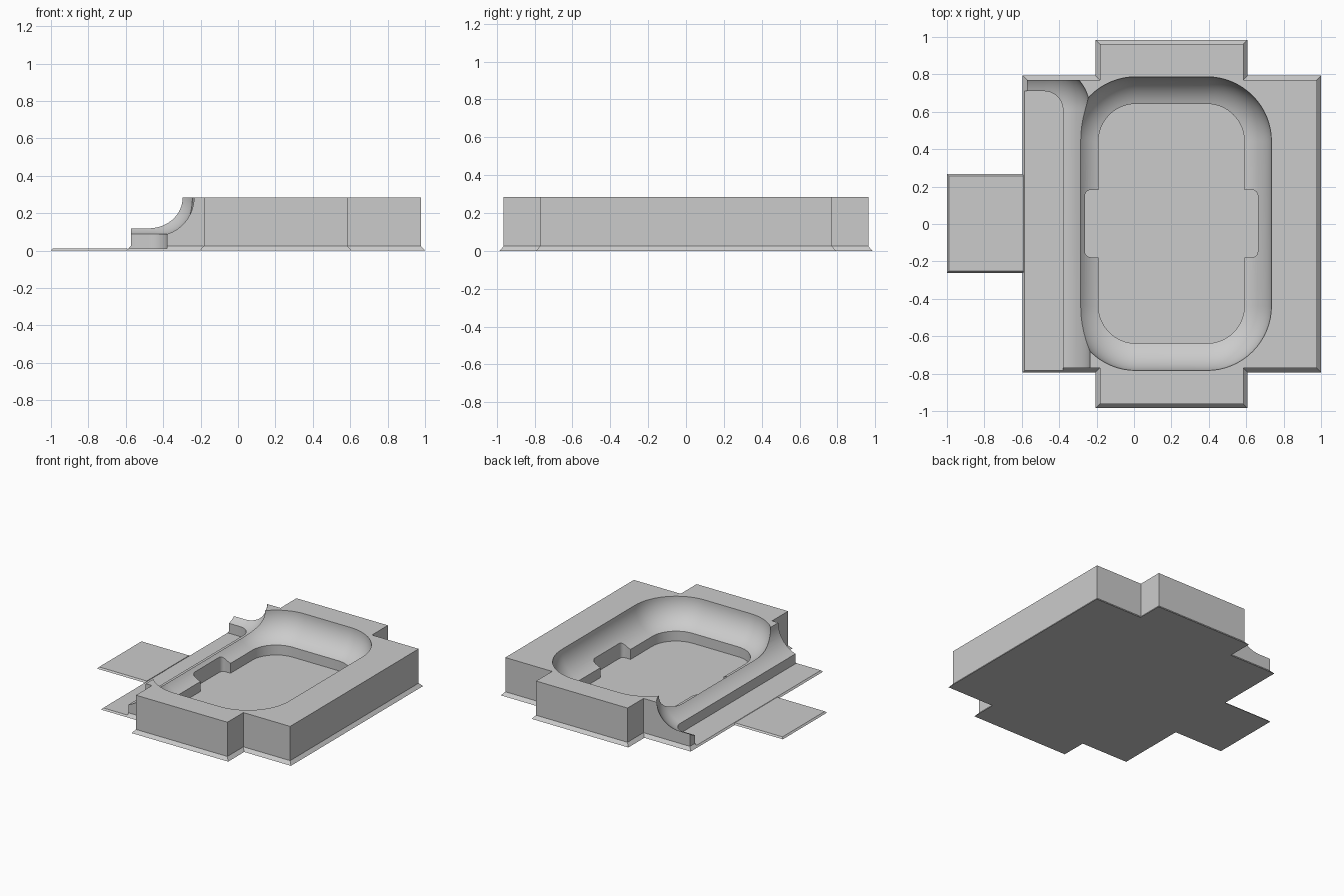
import bpy, bmesh, math

if "Cube" in bpy.data.objects:
    bpy.data.objects.remove(bpy.data.objects["Cube"])

grey = bpy.data.materials.new("light_grey")
grey.diffuse_color = (0.6, 0.6, 0.6, 1)
grey.use_nodes = True
grey.node_tree.nodes["Principled BSDF"].inputs["Base Color"].default_value = grey.diffuse_color

TOP, FLOOR = 0.285, 0.012


def loft(name, rings):
    """Closed solid through a stack of (points, z) outlines."""
    bm = bmesh.new()
    loops = [[bm.verts.new((x, y, z)) for x, y in pts] for pts, z in rings]
    for a, b in zip(loops, loops[1:]):
        for i in range(len(a)):
            j = (i + 1) % len(a)
            bm.faces.new((a[i], a[j], b[j], b[i]))
    bm.faces.new(loops[0][::-1])
    bm.faces.new(loops[-1])
    bmesh.ops.recalc_face_normals(bm, faces=bm.faces)
    me = bpy.data.meshes.new(name)
    bm.to_mesh(me)
    bm.free()
    ob = bpy.data.objects.new(name, me)
    bpy.context.collection.objects.link(ob)
    me.materials.append(grey)
    return ob


def round_rect(x0, x1, y0, y1, r, n=16):
    pts = []
    corners = [(x1 - r, y1 - r), (x0 + r, y1 - r), (x0 + r, y0 + r), (x1 - r, y0 + r)]
    for k, (cx, cy) in enumerate(corners):
        for i in range(n + 1):
            a = math.pi / 2 * (k + i / n)
            pts.append((cx + r * math.cos(a), cy + r * math.sin(a)))
    return pts


def scoop(name, x0, x1, y0, y1, r, n=16):
    """Straight-walled pocket that flares out in a concave arc to the top."""
    R, s = 0.207, 0.062
    rings = [(round_rect(x0, x1, y0, y1, r), FLOOR)]
    a0 = math.asin(s / R)
    for i in range(n + 1):
        a = a0 + (math.pi / 2 - a0) * i / n
        d = R * math.sin(a) - s
        rings.append((round_rect(x0 - d, x1 + d, y0 - d, y1 + d, r + d),
                      TOP - R * math.cos(a)))
    rings.append((rings[-1][0], TOP + 0.1))
    return loft(name, rings)


def outline(d):
    """Body outline with front and back tabs, inset by d."""
    l, r, y, tl, tr, ty = -0.595 + d, 1 - d, 0.793 - d, -0.205 + d, 0.607 - d, 0.985 - d
    return [(l, -y), (tl, -y), (tl, -ty), (tr, -ty), (tr, -y), (r, -y),
            (r, y), (tr, y), (tr, ty), (tl, ty), (tl, y), (l, y)]


# main body with chamfered foot
body = loft("tray_body", [(outline(0), 0), (outline(0.022), 0.025), (outline(0.022), TOP)])

# basin, side channel and finger notches
cutters = [
    scoop("basin_cutter", -0.19, 0.59, -0.638, 0.642, 0.2),
    scoop("channel_cutter", -1.9, -0.38, -1.9, 0.71, 0.1),
    loft("notch_cutter", [(round_rect(-0.262, 0.662, -0.178, 0.182, 0.03, 6), z)
                          for z in (FLOOR, TOP + 0.05)]),
]
bpy.context.view_layer.objects.active = body
body.select_set(True)
for c in cutters:
    m = body.modifiers.new("cut", 'BOOLEAN')
    m.operation, m.solver, m.object = 'DIFFERENCE', 'EXACT', c
    bpy.ops.object.modifier_apply(modifier=m.name)
    bpy.data.objects.remove(c)
bpy.ops.object.shade_smooth_by_angle(angle=math.radians(30))

# thin side tab
loft("side_tab", [([(-1 + d, -0.262 + d), (-0.59, -0.262 + d),
                    (-0.59, 0.266 - d), (-1 + d, 0.266 - d)], z)
                  for d, z in ((0, 0), (0.01, FLOOR))])
